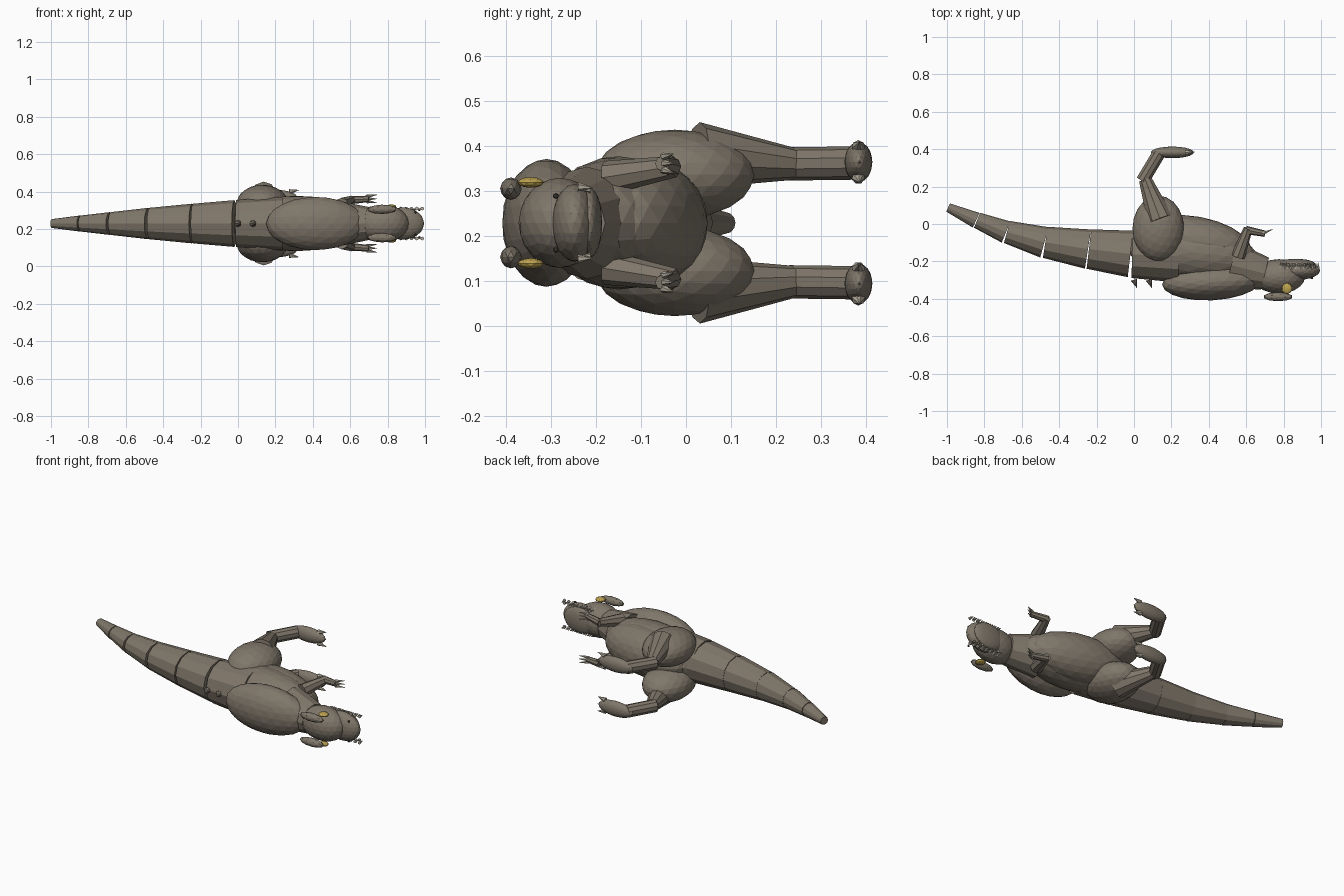
import bpy, bmesh
from mathutils import Vector, Matrix

if "Cube" in bpy.data.objects:
    bpy.data.objects.remove(bpy.data.objects["Cube"])

MID = 0.229  # symmetry plane height: the creature lies on its side, back towards -y


def material(name, rgb):
    m = bpy.data.materials.new(name)
    m.diffuse_color = (*rgb, 1)
    m.use_nodes = True
    m.node_tree.nodes["Principled BSDF"].inputs["Base Color"].default_value = m.diffuse_color
    return m


HIDE = material("brown grey hide", (0.215, 0.185, 0.145))
IVORY = material("ivory claw", (0.46, 0.42, 0.34))
YELLOW = material("yellow eye", (0.50, 0.36, 0.08))
DARK = material("dark nostril", (0.07, 0.06, 0.05))


def finish(name, bm, mat, mirror):
    if mirror:  # copy across the symmetry plane
        geo = bmesh.ops.duplicate(bm, geom=bm.verts[:] + bm.edges[:] + bm.faces[:])["geom"]
        for v in geo:
            if isinstance(v, bmesh.types.BMVert):
                v.co.z = -v.co.z
        bmesh.ops.reverse_faces(bm, faces=[f for f in geo if isinstance(f, bmesh.types.BMFace)])
    for v in bm.verts:
        v.co.z += MID
    me = bpy.data.meshes.new(name)
    bm.to_mesh(me)
    bm.free()
    me.materials.append(mat)
    ob = bpy.data.objects.new(name, me)
    bpy.context.collection.objects.link(ob)


def ellipsoid(name, c, s, mat=HIDE, tilt=0, mirror=False, sub=3):
    bm = bmesh.new()
    bmesh.ops.create_icosphere(bm, subdivisions=sub, radius=1, matrix=Matrix.Translation(c)
                               @ Matrix.Rotation(tilt, 4, 'Z') @ Matrix.Diagonal((*s, 1)))
    finish(name, bm, mat, mirror)


def cones(name, rows, mat=HIDE, mirror=False, sides=12):
    """Each row is start, end, start radius, end radius."""
    bm = bmesh.new()
    for a, b, r1, r2 in rows:
        a, b = Vector(a), Vector(b)
        d = b - a
        m = Matrix.Translation((a + b) / 2) @ d.to_track_quat('Z', 'Y').to_matrix().to_4x4()
        bmesh.ops.create_cone(bm, cap_ends=True, segments=sides, radius1=r1, radius2=r2,
                              depth=d.length, matrix=m)
    finish(name, bm, mat, mirror)


# torso
ellipsoid("body", (0.31, -0.15, 0), (0.35, 0.155, 0.148), tilt=-0.12)
ellipsoid("belly", (0.33, -0.09, 0), (0.30, 0.13, 0.14), tilt=-0.18)
ellipsoid("shoulder_hump", (0.415, -0.31, 0), (0.265, 0.098, 0.142), tilt=0.05)
cones("hips", [((-0.01, -0.163, 0), (0.24, -0.17, 0), 0.126, 0.143)])

# tail: tapering segments with small wedge gaps along the back
path = [(-0.015, -0.160, 0.125), (-0.242, -0.134, 0.106), (-0.475, -0.098, 0.084),
        (-0.68, -0.043, 0.061), (-0.84, 0.020, 0.043), (-0.995, 0.088, 0.024)]
cones("tail", [((a[0] - 0.004, a[1], 0), (b[0] + 0.001, b[1], 0), a[2], b[2])
               for a, b in zip(path, path[1:])])

# small spines over the hips
cones("back_spines", [((x, -0.298, 0), (x + 0.015, -0.342, 0), 0.018, 0) for x in (0.0, 0.08)],
      sides=8)

# neck and head
cones("neck", [((0.52, -0.22, 0), (0.70, -0.265, 0), 0.125, 0.088)])
ellipsoid("head", (0.775, -0.28, 0), (0.14, 0.092, 0.100))
ellipsoid("snout", (0.88, -0.248, 0), (0.115, 0.05, 0.086))
ellipsoid("lower_jaw", (0.865, -0.215, 0), (0.105, 0.029, 0.078))
ellipsoid("brows", (0.77, -0.389, 0.076), (0.08, 0.024, 0.025), mirror=True, sub=2)
ellipsoid("eyes", (0.818, -0.345, 0.09), (0.029, 0.029, 0.012), YELLOW, mirror=True, sub=2)
ellipsoid("nostrils", (0.95, -0.289, 0.06), (0.008, 0.007, 0.007), DARK, mirror=True, sub=1)

# teeth in two straight rows
teeth = []
for i in range(8):
    x = 0.785 + i * 0.0285
    teeth.append(((x, -0.24, 0.080), (x, -0.207, 0.078), 0.010, 0.001))
    if i < 7:
        teeth.append(((x + 0.014, -0.212, 0.074), (x + 0.014, -0.236, 0.074), 0.008, 0.001))
cones("teeth", teeth, IVORY, mirror=True, sides=6)

# hind legs
ellipsoid("thighs", (0.13, -0.025, 0.107), (0.138, 0.177, 0.100), mirror=True)
cones("shins", [((0.14, 0.025, 0.15), (0.06, 0.238, 0.131), 0.074, 0.036)], mirror=True, sides=10)
cones("ankles", [((0.045, 0.23, 0.131), (0.135, 0.38, 0.133), 0.037, 0.037)], mirror=True, sides=10)
ellipsoid("feet", (0.205, 0.383, 0.135), (0.115, 0.031, 0.045), mirror=True)
cones("toe_claws", [((0.275, 0.383, 0.135 + k * 0.034), (0.325, 0.385, 0.135 + k * 0.044), 0.015, 0.001)
                    for k in (-1, 0, 1)], IVORY, mirror=True, sides=7)

# arms
cones("upper_arms", [((0.555, -0.175, 0.100), (0.61, -0.025, 0.125), 0.038, 0.024)],
      mirror=True, sides=8)
cones("forearms", [((0.60, -0.032, 0.125), (0.70, -0.052, 0.132), 0.022, 0.017)],
      mirror=True, sides=8)
cones("finger_claws", [((0.69, -0.05, 0.132 + k * 0.014), (0.742, -0.028, 0.132 + k * 0.021), 0.010, 0.001)
                       for k in (-1, 0, 1)], IVORY, mirror=True, sides=6)
